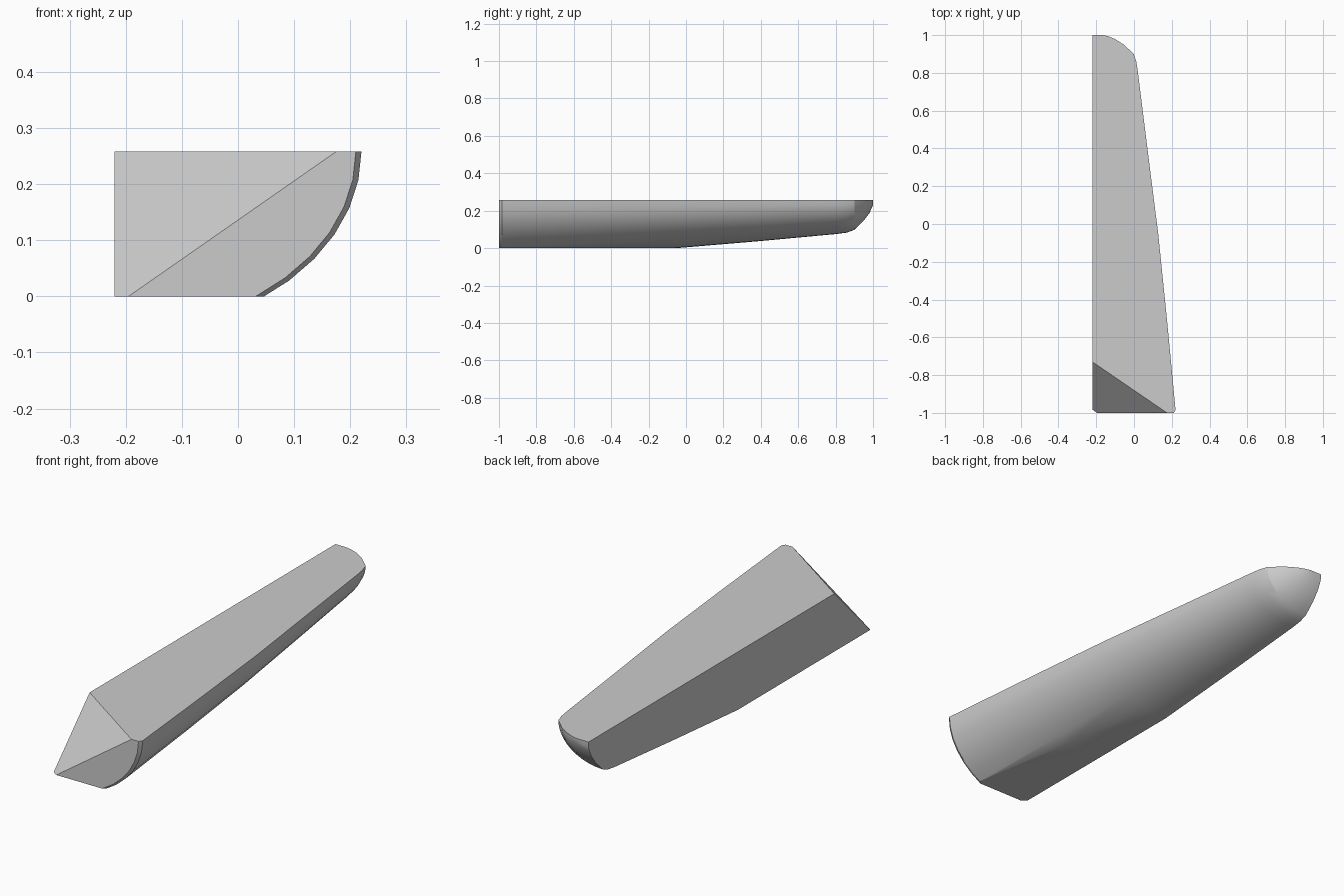
import bpy, bmesh
from math import sin, cos, pi, radians
from mathutils import Vector

if "Cube" in bpy.data.objects:
    bpy.data.objects.remove(bpy.data.objects["Cube"])

LEFT, DECK = -0.22, 0.258      # flat side wall and flat deck level
STEPS = 10

# Stations along the length: (y, width, depth) of a quarter-ellipse section
stations = [(-1.0, 0.43, 0.318), (-0.985, 0.44, 0.325), (-0.5, 0.394, 0.292),
            (-0.05, 0.348, 0.258), (0.4, 0.291, 0.22), (0.81, 0.24, 0.182),
            (0.86, 0.232, 0.175), (0.9, 0.219, 0.16), (0.95, 0.166, 0.112),
            (0.98, 0.118, 0.072), (0.995, 0.08, 0.04), (1.0, 0.055, 0.025)]

bm = bmesh.new()

# Quarter-round hull lofted through the stations
rings = []
for y, w, d in stations:
    ring = [bm.verts.new((LEFT, y, DECK))]
    for i in range(STEPS + 1):
        t = i / STEPS * pi / 2
        ring.append(bm.verts.new((LEFT + w * cos(t), y, DECK - d * sin(t))))
    rings.append(ring)
for a, b in zip(rings, rings[1:]):
    n = len(a)
    for i in range(n):
        j = (i + 1) % n
        bm.faces.new((a[i], a[j], b[j], b[i]))
bm.faces.new(rings[0])
bm.faces.new(rings[-1][::-1])


def slice_off(point, outward):
    """Cut away everything beyond a plane and close the opening."""
    geom = bm.verts[:] + bm.edges[:] + bm.faces[:]
    bmesh.ops.bisect_plane(bm, geom=geom, dist=1e-5, plane_co=point,
                           plane_no=outward, clear_outer=True)
    rim = [e for e in bm.edges if e.is_boundary]
    bmesh.ops.holes_fill(bm, edges=rim, sides=0)


# Flat underside, then the slanted cut on the front corner
slice_off(Vector((0, 0, 0)), Vector((0, 0, -1)))
A = Vector((LEFT, -0.73, DECK))
B = Vector((0.175, -1.0, DECK))
C = Vector((LEFT, -0.983, 0))
slice_off(A, -(B - A).cross(C - A).normalized())

bmesh.ops.recalc_face_normals(bm, faces=bm.faces[:])
mesh = bpy.data.meshes.new("half_hull")
bm.to_mesh(mesh)
bm.free()
hull = bpy.data.objects.new("half_hull", mesh)
bpy.context.collection.objects.link(hull)

# Smooth hull with crisp deck, wall and cut edges
bpy.context.view_layer.objects.active = hull
hull.select_set(True)
bpy.ops.object.shade_smooth_by_angle(angle=radians(25))
